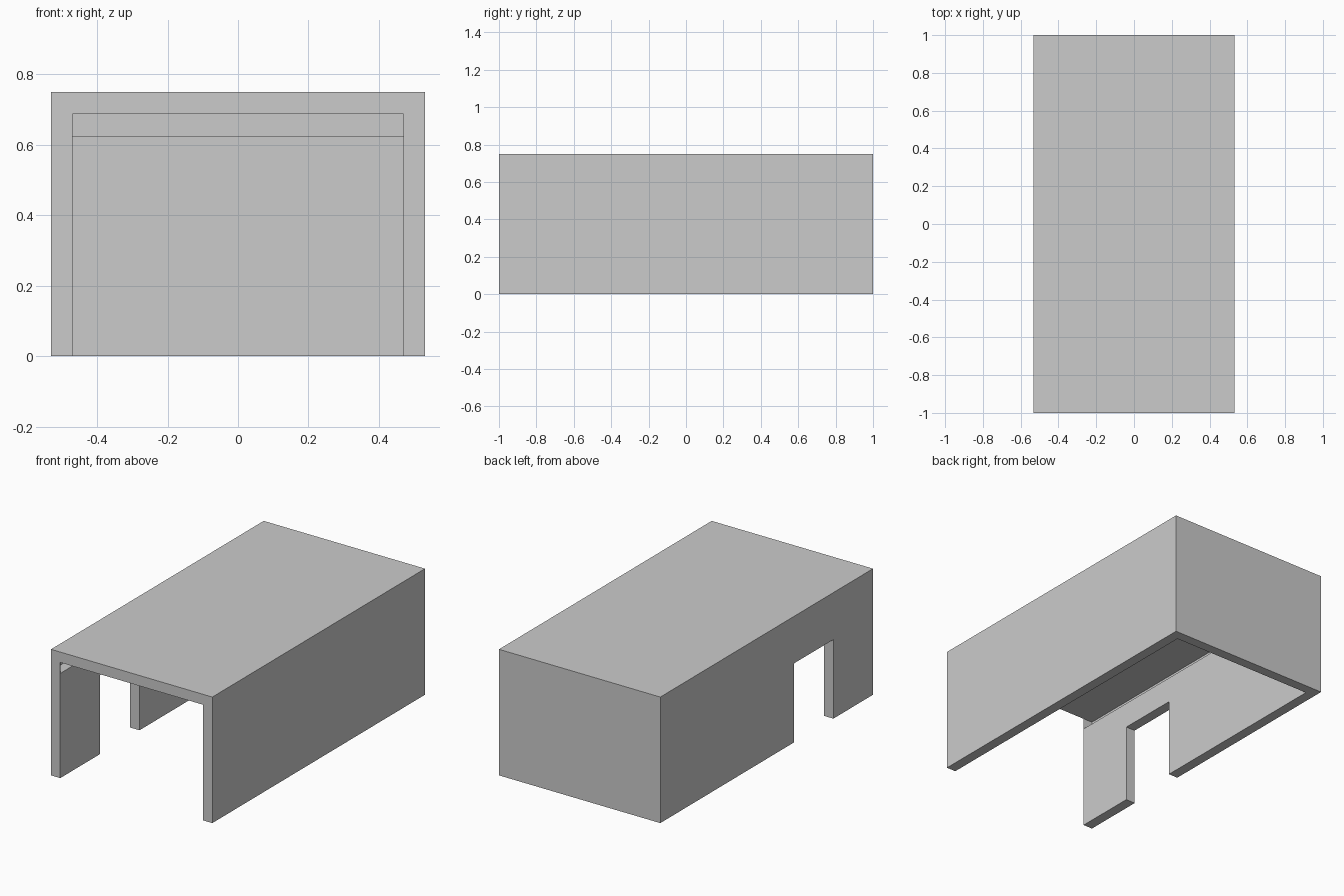
import bpy, bmesh

if "Cube" in bpy.data.objects:
    bpy.data.objects.remove(bpy.data.objects["Cube"])


def block(name, x, y, z):
    """Box spanning the given (min, max) ranges."""
    bm = bmesh.new()
    bmesh.ops.create_cube(bm, size=1)
    for v in bm.verts:
        v.co = [r[0] if c < 0 else r[1] for c, r in zip(v.co, (x, y, z))]
    mesh = bpy.data.meshes.new(name)
    bm.to_mesh(mesh)
    bm.free()
    obj = bpy.data.objects.new(name, mesh)
    bpy.context.collection.objects.link(obj)
    return obj


HALF, INNER = 0.531, 0.47     # outer and inner half widths
LEDGE, CEILING = 0.623, 0.688  # top of inner walls, underside of roof
SKIN = 0.001

# Outer block
shell = block("garage_shell", (-HALF, HALF), (-1, 1), (0, 0.75))

cutters = [
    # Interior, open at the floor and the front
    block("interior_cutter", (-INNER, INNER), (-1.1, 0.94), (-0.1, CEILING)),
    # Recess above the inner walls, reaching out to the outer skin
    block("recess_cutter", (-HALF + SKIN, HALF - SKIN),
          (-1 + SKIN, 1 - SKIN), (LEDGE, CEILING)),
    # Side doorway through the left wall only
    block("doorway_cutter", (-0.6, -0.4), (-0.627, -0.255), (-0.1, 0.47)),
]
for cutter in cutters:
    cutter.hide_render = True
    mod = shell.modifiers.new(cutter.name, 'BOOLEAN')
    mod.operation = 'DIFFERENCE'
    mod.solver = 'EXACT'
    mod.object = cutter

# Apply the cuts and discard the cutters
bpy.context.view_layer.update()
result = bpy.data.meshes.new_from_object(
    shell.evaluated_get(bpy.context.evaluated_depsgraph_get()))
shell.modifiers.clear()
shell.data = result
result.name = "garage_shell"
for cutter in cutters:
    bpy.data.objects.remove(cutter)
